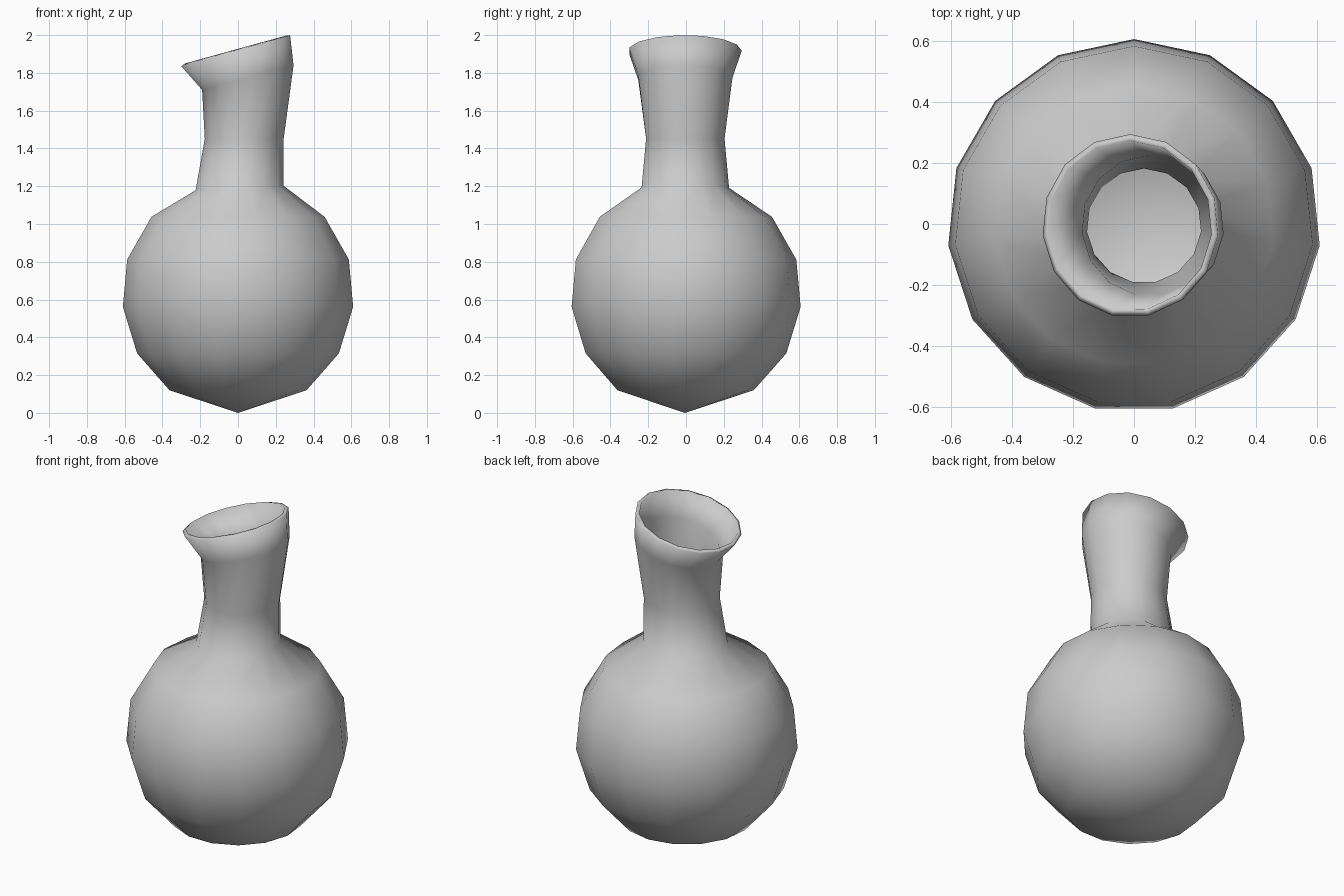
import bpy, bmesh
from math import sin, cos, tan, radians, tau

if "Cube" in bpy.data.objects:
    bpy.data.objects.remove(bpy.data.objects["Cube"])

SIDES = 15
Y_SHIFT = -0.006

# Rings from bottom to rim: centre x, centre z, radius, tilt in degrees
RINGS = [
    (0.0, 0.12, 0.365, 0), (0.0, 0.315, 0.537, 0), (0.0, 0.562, 0.613, 0),
    (0.0, 0.812, 0.59, 0), (0.0, 1.038, 0.461, 0),      # round body
    (0.008, 1.191, 0.234, 3),                           # neck base
    (0.033, 1.452, 0.21, 0),                            # neck waist
    (0.052, 1.775, 0.252, 15),                          # flare start
    (-0.012, 1.917, 0.301, 16),                         # slanted rim
]

bm = bmesh.new()


def ring(cx, cz, r, tilt):
    t = radians(tilt)
    verts = []
    for i in range(SIDES):
        a = tau / 4 + tau * i / SIDES
        u = r * cos(a)
        verts.append(bm.verts.new((cx + u * cos(t), r * sin(a) + Y_SHIFT, cz + u * sin(t))))
    return verts


# Outer skin: pointed base fan, then stacked rings
loops = [ring(*p) for p in RINGS]
base = bm.verts.new((0, Y_SHIFT, 0))
for i in range(SIDES):
    j = (i + 1) % SIDES
    bm.faces.new((base, loops[0][j], loops[0][i]))
    for lo, hi in zip(loops, loops[1:]):
        bm.faces.new((lo[i], lo[j], hi[j], hi[i]))
bm.normal_update()
for f in bm.faces:
    f.smooth = True

mesh = bpy.data.meshes.new("flask")
bm.to_mesh(mesh)
bm.free()
flask = bpy.data.objects.new("flask", mesh)
bpy.context.collection.objects.link(flask)

# Thin wall, growing inward
wall = flask.modifiers.new("wall", 'SOLIDIFY')
wall.thickness = 0.022
wall.offset = -1
